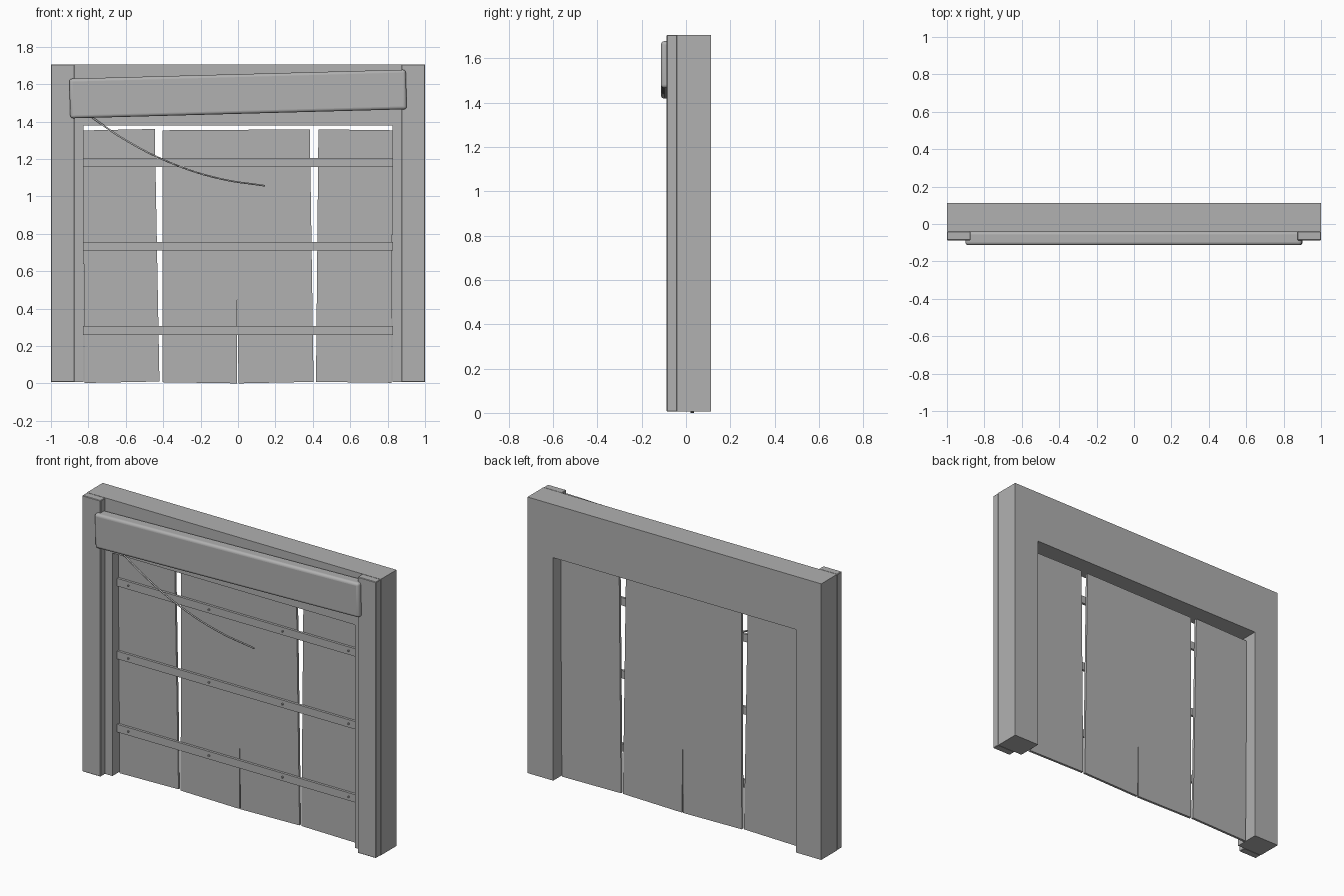
import bpy, math
from mathutils import Vector

if "Cube" in bpy.data.objects:
    bpy.data.objects.remove(bpy.data.objects["Cube"])

# One dark grey for everything
grey = bpy.data.materials.new("dark_grey")
grey.diffuse_color = (0.44, 0.44, 0.44, 1)
grey.use_nodes = True
grey.node_tree.nodes["Principled BSDF"].inputs["Base Color"].default_value = grey.diffuse_color


def prism(name, outline, y0, y1, bevel=0.0, segments=1):
    """Extrude an x/z outline (counter-clockwise seen from the front) from y0 to y1."""
    n = len(outline)
    verts = [(x, y0, z) for x, z in outline] + [(x, y1, z) for x, z in outline]
    faces = [list(range(n)), list(range(2 * n - 1, n - 1, -1))]
    faces += [[i, i + n, (i + 1) % n + n, (i + 1) % n] for i in range(n)]
    mesh = bpy.data.meshes.new(name)
    mesh.from_pydata(verts, [], faces)
    mesh.materials.append(grey)
    obj = bpy.data.objects.new(name, mesh)
    bpy.context.collection.objects.link(obj)
    if bevel:
        mod = obj.modifiers.new("bevel", 'BEVEL')
        mod.width = bevel
        mod.segments = segments
    return obj


def rect(x0, x1, z0, z1):
    return [(x0, z0), (x1, z0), (x1, z1), (x0, z1)]


W, H, BASE = 1.0, 1.705, 0.006

# Thick surround with a door opening
prism("door_surround", [(-W, BASE), (-0.827, BASE), (-0.827, 1.378), (0.825, 1.378),
                        (0.825, BASE), (W, BASE), (W, H), (-W, H)], -0.04, 0.113)

# Front posts on both sides
for side, label in ((-1, "left"), (1, "right")):
    x0, x1 = sorted((side * W, side * 0.875))
    prism(label + "_post", rect(x0, x1, BASE, H), -0.087, -0.04, 0.003)

# Worn door planks, the middle one split at the bottom
P0, P1 = 0.021, 0.036
prism("left_plank", [(-0.82, 0.002), (-0.42, 0.01), (-0.445, 1.36), (-0.83, 1.352)], P0, P1)
prism("middle_plank", [(-0.405, 0.006), (-0.005, 0.0), (-0.004, 0.45), (0.003, 0.0), (0.404, 0.008),
                       (0.384, 1.358), (-0.403, 1.353)], P0, P1)
prism("right_plank", [(0.417, 0.008), (0.82, 0.003), (0.828, 1.353), (0.43, 1.358)], P0, P1)

# Metal straps with rivets
for z in (0.283, 0.733, 1.181):
    prism("strap", rect(-0.827, 0.825, z - 0.024, z + 0.024), 0.006, P0)
    for x in (-0.75, -0.2, 0.3, 0.75):
        bpy.ops.mesh.primitive_cylinder_add(vertices=8, radius=0.006, depth=0.012,
                                            location=(x, 0.004, z), rotation=(math.pi / 2, 0, 0))
        bpy.context.object.name = "rivet"
        bpy.context.object.data.materials.append(grey)

# Crooked sign board with rounded edges
board = prism("sign_board", rect(-0.9, 0.9, -0.106, 0.106), -0.113, -0.04, 0.016, 4)
board.location.z = 1.547
board.rotation_euler.y = -0.027
bpy.context.view_layer.objects.active = board
board.select_set(True)
bpy.ops.object.shade_smooth_by_angle(angle=math.radians(35))

# Loose cable hanging from behind the board
curve = bpy.data.curves.new("cable", 'CURVE')
curve.dimensions = '3D'
curve.bevel_depth = 0.005
curve.bevel_resolution = 1
curve.resolution_u = 6
curve.use_fill_caps = True
curve.materials.append(grey)
path = [(-0.82, 1.45), (-0.6, 1.30), (-0.35, 1.175), (-0.1, 1.095), (0.145, 1.056)]
spline = curve.splines.new('BEZIER')
spline.bezier_points.add(len(path) - 1)
for point, (x, z) in zip(spline.bezier_points, path):
    point.co = Vector((x, -0.05, z))
    point.handle_left_type = point.handle_right_type = 'AUTO'
bpy.context.collection.objects.link(bpy.data.objects.new("cable", curve))
